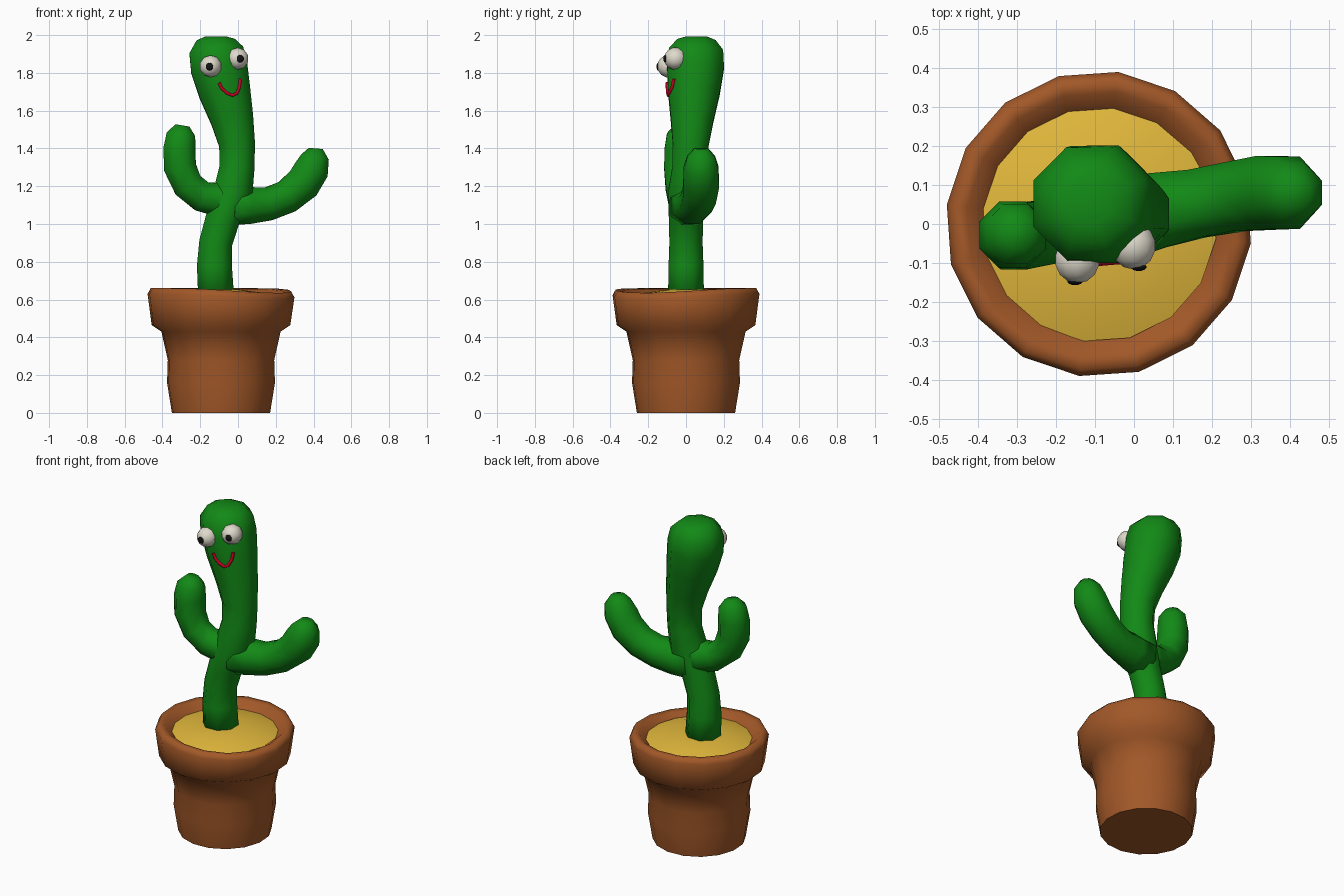
import bpy, bmesh, math
from mathutils import Vector
from mathutils.bvhtree import BVHTree

if "Cube" in bpy.data.objects:
    bpy.data.objects.remove(bpy.data.objects["Cube"])


def material(name, rgb):
    m = bpy.data.materials.new(name)
    m.diffuse_color = (*rgb, 1)
    m.use_nodes = True
    m.node_tree.nodes["Principled BSDF"].inputs["Base Color"].default_value = m.diffuse_color
    return m


GREEN = material("cactus green", (0.006, 0.25, 0.008))
BROWN = material("terracotta", (0.36, 0.097, 0.021))
YELLOW = material("sand yellow", (0.76, 0.48, 0.045))
WHITE = material("eye white", (0.74, 0.70, 0.60))
BLACK = material("pupil black", (0.006, 0.006, 0.006))
RED = material("mouth red", (0.60, 0.0, 0.02))


def finish(name, bm, mat, angle=70):
    bmesh.ops.recalc_face_normals(bm, faces=bm.faces)
    me = bpy.data.meshes.new(name)
    bm.to_mesh(me)
    bm.free()
    me.materials.append(mat)
    ob = bpy.data.objects.new(name, me)
    bpy.context.collection.objects.link(ob)
    bpy.ops.object.select_all(action='DESELECT')
    ob.select_set(True)
    bpy.context.view_layer.objects.active = ob
    bpy.ops.object.shade_smooth_by_angle(angle=math.radians(angle))
    return ob


def bridge(bm, rings):
    for a, b in zip(rings, rings[1:]):
        n = len(a)
        for i in range(n):
            j = (i + 1) % n
            bm.faces.new((a[i], a[j], b[j], b[i]))


def tube(path, ref, sides=8, phase=22.5):
    """Loft of rings along (x, y, z, radius) points, capped at both ends."""
    bm = bmesh.new()
    pts = [Vector(p[:3]) for p in path]
    rings = []
    for k, p in enumerate(pts):
        t = (pts[min(k + 1, len(pts) - 1)] - pts[max(k - 1, 0)]).normalized()
        u = (ref - t * t.dot(ref)).normalized()
        v = t.cross(u)
        ring = []
        for i in range(sides):
            a = math.radians(phase) + math.tau * i / sides
            ring.append(bm.verts.new(p + (u * math.cos(a) + v * math.sin(a)) * path[k][3]))
        rings.append(ring)
    bridge(bm, rings)
    bm.faces.new(rings[0])
    bm.faces.new(rings[-1])
    return bm


# pot: lathed profile with a slight dip in the front right of the rim
CX, SIDES = -0.09, 16


def lathe(profile, dip=0.0):
    bm = bmesh.new()
    rings = []
    for r, z in profile:
        ring = []
        for i in range(SIDES):
            a = math.radians(-7.3) + math.tau * i / SIDES
            d = dip * max(0, math.cos(a + math.radians(38))) ** 2 if z > 0.6 else 0
            ring.append(bm.verts.new((CX + r * math.cos(a), r * math.sin(a), z - d)))
        rings.append(ring)
    bridge(bm, rings)
    return bm, rings


bm, rings = lathe([(0.262, 0), (0.288, 0.16), (0.284, 0.28), (0.318, 0.43), (0.37, 0.465),
                   (0.392, 0.63), (0.375, 0.66), (0.34, 0.655), (0.295, 0.61)], 0.025)
bm.faces.new(rings[0])
finish("pot", bm, BROWN)

# domed sand
bm, rings = lathe([(0.302, 0.612), (0.22, 0.637), (0.1, 0.652)])
bm.faces.new(rings[-1])
finish("sand", bm, YELLOW)

# cactus trunk and head
trunk = tube([(-0.115, 0, 0.60, 0.103), (-0.125, 0, 0.78, 0.10), (-0.118, 0, 0.90, 0.095),
              (-0.08, 0.0, 1.03, 0.098), (-0.025, 0.01, 1.17, 0.112), (-0.005, 0.02, 1.30, 0.10),
              (-0.005, 0.025, 1.42, 0.103), (-0.03, 0.032, 1.55, 0.122), (-0.07, 0.042, 1.70, 0.148),
              (-0.10, 0.05, 1.83, 0.163), (-0.115, 0.053, 1.92, 0.155), (-0.118, 0.055, 1.975, 0.11),
              (-0.118, 0.055, 1.993, 0.06)], Vector((1, 0, 0)))
surface = BVHTree.FromBMesh(trunk)
finish("cactus_trunk", trunk, GREEN, 120)

# arms, flared where they leave the trunk
arms = {
    "left_arm": [(-0.03, 0.01, 1.13, 0.10), (-0.11, 0.0, 1.13, 0.095), (-0.19, -0.015, 1.145, 0.087),
                 (-0.265, -0.027, 1.205, 0.088), (-0.307, -0.03, 1.30, 0.093), (-0.31, -0.028, 1.40, 0.092),
                 (-0.302, -0.025, 1.475, 0.082), (-0.294, -0.025, 1.522, 0.04)],
    "right_arm": [(-0.04, 0.01, 1.10, 0.115), (0.06, 0.035, 1.098, 0.105), (0.16, 0.052, 1.106, 0.095),
                  (0.26, 0.07, 1.145, 0.096), (0.345, 0.08, 1.215, 0.102), (0.39, 0.08, 1.29, 0.10),
                  (0.408, 0.08, 1.355, 0.08), (0.412, 0.08, 1.40, 0.04)],
}
for name, path in arms.items():
    finish(name, tube(path, Vector((0, 1, 0))), GREEN, 120)


# googly eyes with pupils
def ball(name, center, r, mat, flat=1.0):
    bm = bmesh.new()
    bmesh.ops.create_uvsphere(bm, u_segments=10, v_segments=7, radius=r)
    for v in bm.verts:
        v.co = Vector((v.co.x, -v.co.z * flat, v.co.y)) + Vector(center)
    finish(name, bm, mat)


for side, c, px, pz in (("left", (-0.145, -0.092, 1.835), -0.006, -0.002),
                        ("right", (-0.002, -0.056, 1.875), 0.014, 0.0)):
    ball(side + "_eye", c, 0.06, WHITE)
    ball(side + "_pupil", (c[0] + px, c[1] - 0.054, c[2] + pz), 0.021, BLACK, 0.5)

# smile: thin tube laid on the face
smile = []
for x, z in ((-0.10, 1.748), (-0.086, 1.718), (-0.06, 1.694), (-0.03, 1.681),
             (-0.005, 1.692), (0.008, 1.725), (0.012, 1.768)):
    hit = surface.ray_cast(Vector((x, -1, z)), Vector((0, 1, 0)))[0]
    smile.append((x, hit.y - 0.003, z, 0.009))
finish("smile", tube(smile, Vector((0, 1, 0)), 6, 0), RED)
